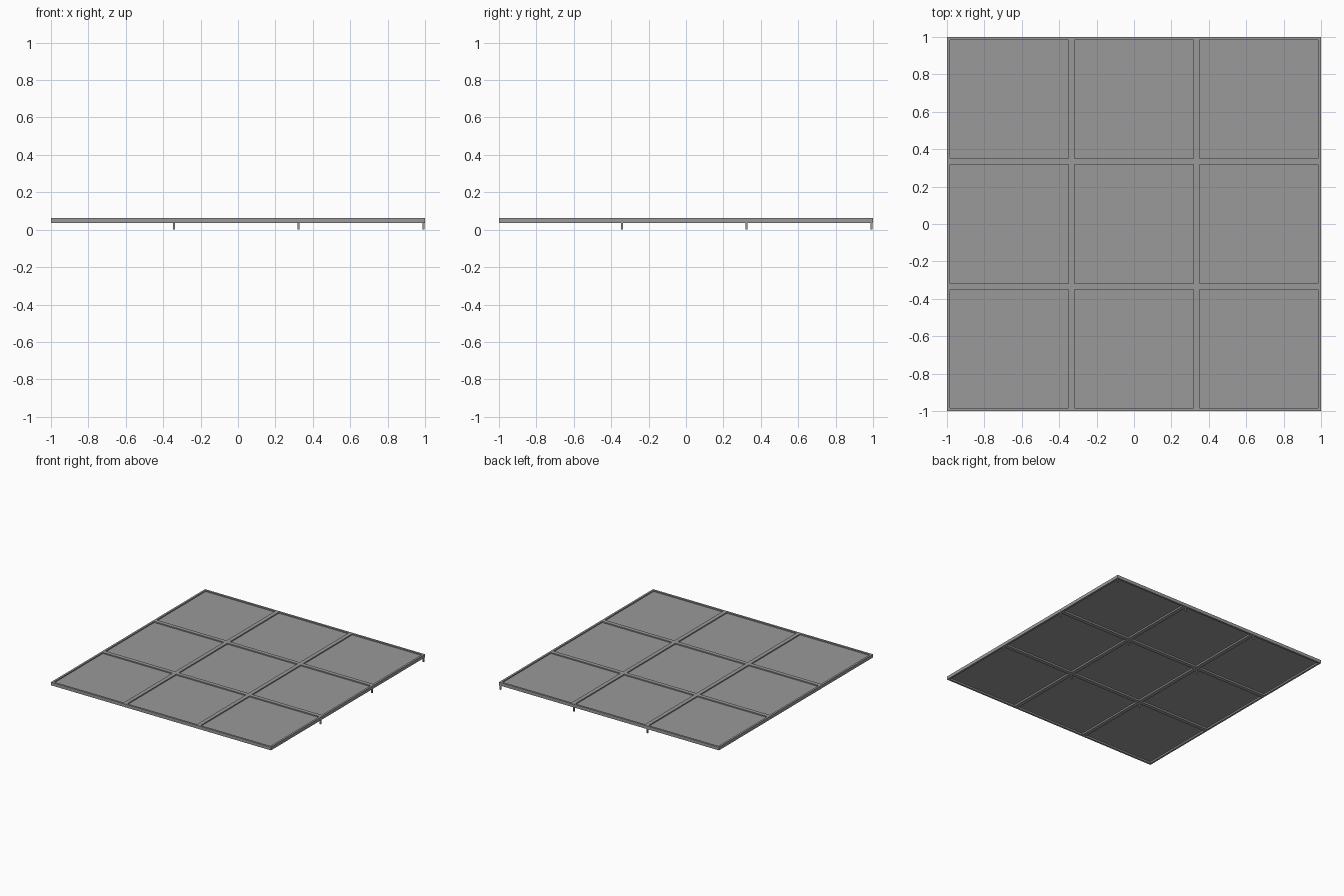
import bpy, bmesh

if "Cube" in bpy.data.objects:
    bpy.data.objects.remove(bpy.data.objects["Cube"])

PITCH = 2 / 3      # tile size
RIM = 0.0165       # rim width of one tile
Z0, Z1 = 0.036, 0.062

grey = bpy.data.materials.new("dark_grey")
grey.diffuse_color = (0.32, 0.32, 0.32, 1)
grey.use_nodes = True
grey.node_tree.nodes["Principled BSDF"].inputs["Base Color"].default_value = grey.diffuse_color


def finish(name, bm):
    bmesh.ops.recalc_face_normals(bm, faces=bm.faces)
    mesh = bpy.data.meshes.new(name)
    bm.to_mesh(mesh)
    bm.free()
    mesh.materials.append(grey)
    obj = bpy.data.objects.new(name, mesh)
    bpy.context.collection.objects.link(obj)
    return obj


def box(name, x0, x1, y0, y1, z0, z1):
    bm = bmesh.new()
    bmesh.ops.create_cube(bm, size=1)
    for v in bm.verts:
        v.co.x = x1 if v.co.x > 0 else x0
        v.co.y = y1 if v.co.y > 0 else y0
        v.co.z = z1 if v.co.z > 0 else z0
    return finish(name, bm)


# Lattice frame: grid with the nine panel openings left out, then extruded
cuts = [-1.0]
for i in range(3):
    left = -1 + i * PITCH
    cuts += [left + RIM, left + PITCH - RIM]
cuts.append(1.0)
bm = bmesh.new()
verts = [[bm.verts.new((x, y, Z0)) for y in cuts] for x in cuts]
for i in range(len(cuts) - 1):
    for j in range(len(cuts) - 1):
        if i % 2 and j % 2:
            continue
        bm.faces.new((verts[i][j], verts[i + 1][j],
                      verts[i + 1][j + 1], verts[i][j + 1]))
ext = bmesh.ops.extrude_face_region(bm, geom=bm.faces[:], use_keep_orig=True)
top = [g for g in ext["geom"] if isinstance(g, bmesh.types.BMVert)]
bmesh.ops.translate(bm, verts=top, vec=(0, 0, Z1 - Z0))
finish("lattice_frame", bm)

# Recessed panels, and one short peg under the corner of each tile
for i in range(3):
    for j in range(3):
        x, y = -1 + i * PITCH, -1 + j * PITCH
        box("panel", x + RIM, x + PITCH - RIM, y + RIM, y + PITCH - RIM,
            0.049, 0.053)
        px, py = x + PITCH - 0.009, y + PITCH - 0.009
        box("peg", px - 0.005, px + 0.005, py - 0.005, py + 0.005, 0, Z0)
